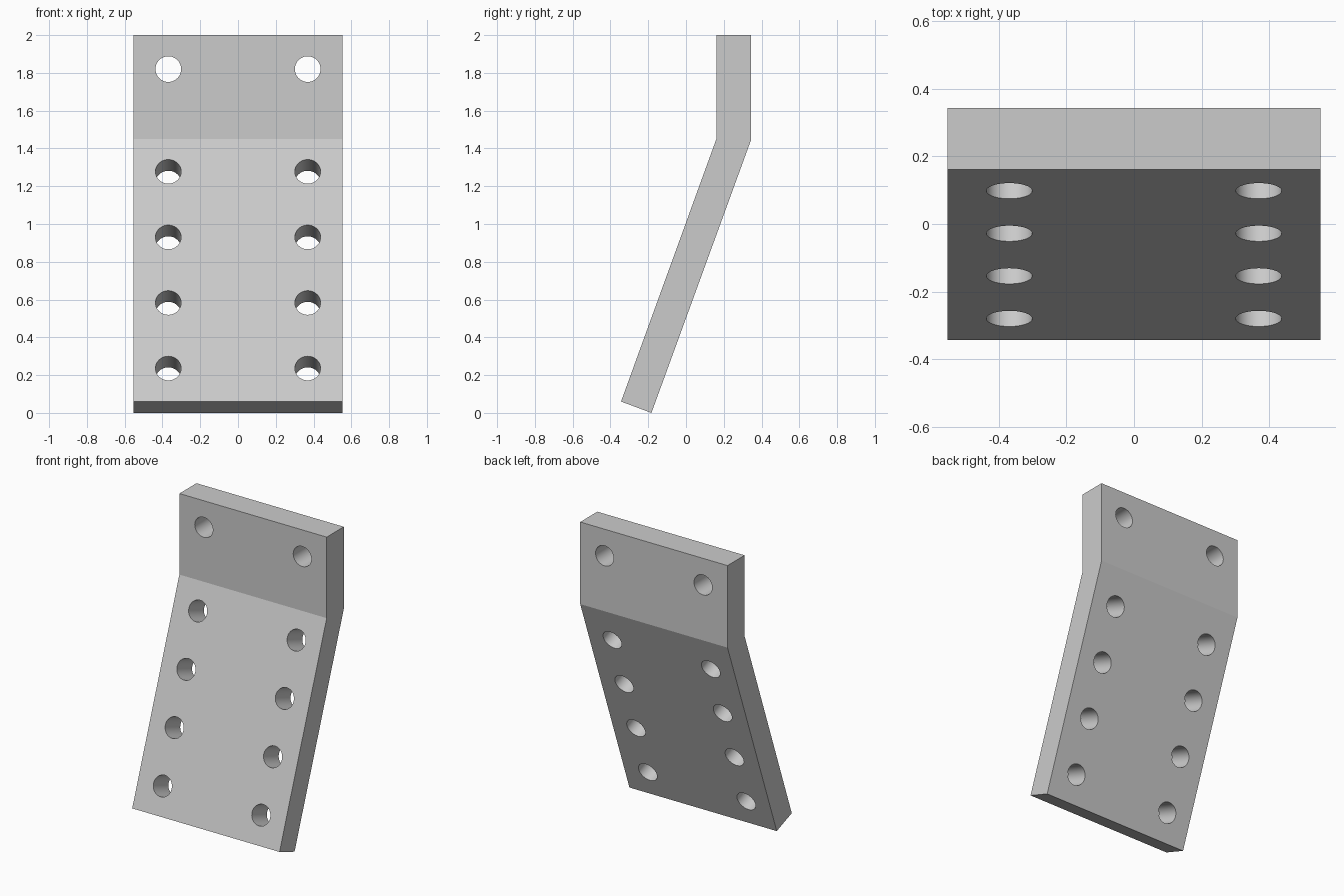
import bpy, bmesh, math
from mathutils import Matrix, Vector

cube = bpy.data.objects.get("Cube")
if cube:
    bpy.data.objects.remove(cube, do_unlink=True)

HALF_WIDTH = 0.552
HOLE_X = 0.369
HOLE_RADIUS = 0.068
TILT = math.radians(20)

grey = bpy.data.materials.new("light grey")
grey.use_nodes = True
colour = (0.6, 0.6, 0.6, 1)
grey.diffuse_color = colour
grey.node_tree.nodes["Principled BSDF"].inputs["Base Color"].default_value = colour


def make_object(name, bm):
    bmesh.ops.recalc_face_normals(bm, faces=bm.faces[:])
    mesh = bpy.data.meshes.new(name)
    bm.to_mesh(mesh)
    bm.free()
    mesh.materials.append(grey)
    obj = bpy.data.objects.new(name, mesh)
    bpy.context.collection.objects.link(obj)
    return obj


# Bent plate: side profile (y, z) extruded across the width
profile = [(-0.344, 0.06), (-0.183, 0), (0.344, 1.444),
           (0.344, 2), (0.161, 2), (0.161, 1.451)]
bm = bmesh.new()
side = bm.faces.new([bm.verts.new((-HALF_WIDTH, y, z)) for y, z in profile])
extruded = bmesh.ops.extrude_face_region(bm, geom=[side])["geom"]
bmesh.ops.translate(bm, vec=(2 * HALF_WIDTH, 0, 0),
                    verts=[v for v in extruded if isinstance(v, bmesh.types.BMVert)])
plate = make_object("bent_plate", bm)

# Bolt holes: one straight pair on top, four pairs square to the sloping face
holes = [(0.161, 1.82, 0)]
for i in range(4):
    z = 0.236 + 0.347 * i
    holes.append((-0.344 + (z - 0.06) * math.tan(TILT), z, TILT))

bm = bmesh.new()
for y, z, tilt in holes:
    for x in (-HOLE_X, HOLE_X):
        axis_turn = Matrix.Rotation(math.pi / 2 - tilt, 4, "X")
        bmesh.ops.create_cone(bm, cap_ends=True, segments=48, depth=0.6,
                              radius1=HOLE_RADIUS, radius2=HOLE_RADIUS,
                              matrix=Matrix.Translation(Vector((x, y, z))) @ axis_turn)
cutter = make_object("hole_cutter", bm)
cutter.hide_render = True

# Cut the holes and keep the plate edges crisp
cut = plate.modifiers.new("bolt holes", "BOOLEAN")
cut.operation = "DIFFERENCE"
cut.solver = "EXACT"
cut.object = cutter
bpy.ops.object.select_all(action="DESELECT")
plate.select_set(True)
bpy.context.view_layer.objects.active = plate
bpy.ops.object.modifier_apply(modifier=cut.name)
bpy.data.objects.remove(cutter, do_unlink=True)
bpy.ops.object.shade_smooth_by_angle(angle=math.radians(15))
